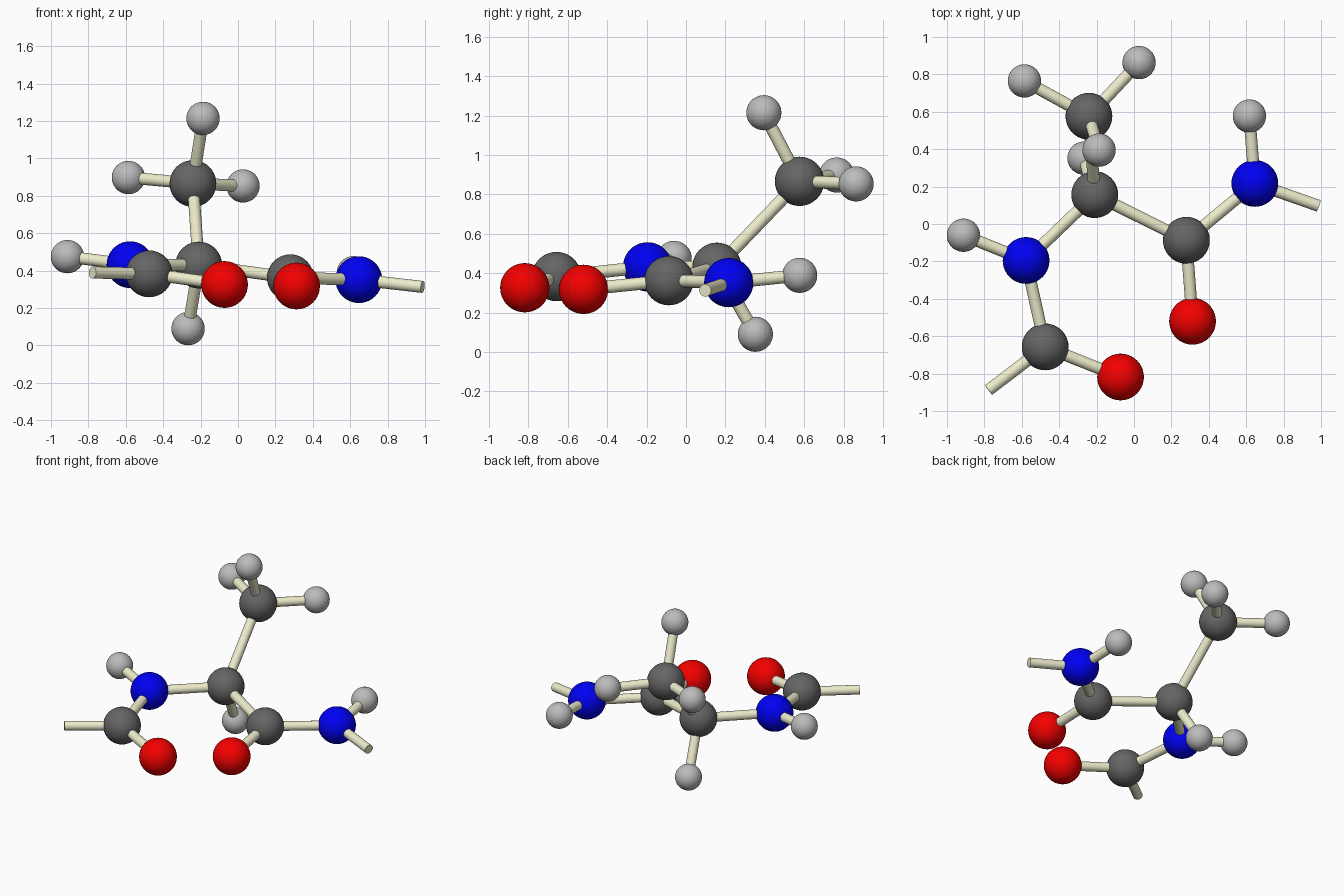
import bpy
from mathutils import Vector

if "Cube" in bpy.data.objects:
    bpy.data.objects.remove(bpy.data.objects["Cube"])

STICK_R = 0.032


def material(name, rgb):
    m = bpy.data.materials.new(name)
    m.diffuse_color = (*rgb, 1)
    m.use_nodes = True
    m.node_tree.nodes["Principled BSDF"].inputs["Base Color"].default_value = m.diffuse_color
    return m


# element: radius and colour
KINDS = {
    "carbon": (0.125, material("dark_grey", (0.13, 0.13, 0.13))),
    "nitrogen": (0.125, material("blue", (0.0, 0.0, 0.9))),
    "oxygen": (0.125, material("red", (0.9, 0.0, 0.0))),
    "hydrogen": (0.089, material("light_grey", (0.5, 0.5, 0.5))),
}
CREAM = material("cream", (0.85, 0.84, 0.6))

# atoms: name -> (element, position)
ATOMS = {
    "centre_carbon": ("carbon", (-0.21, 0.157, 0.43)),
    "centre_hydrogen": ("hydrogen", (-0.267, 0.352, 0.09)),
    "methyl_carbon": ("carbon", (-0.241, 0.576, 0.866)),
    "methyl_hydrogen_left": ("hydrogen", (-0.586, 0.765, 0.898)),
    "methyl_hydrogen_right": ("hydrogen", (0.027, 0.863, 0.853)),
    "methyl_hydrogen_top": ("hydrogen", (-0.187, 0.395, 1.214)),
    "left_nitrogen": ("nitrogen", (-0.577, -0.195, 0.432)),
    "left_hydrogen": ("hydrogen", (-0.912, -0.06, 0.475)),
    "left_carbon": ("carbon", (-0.475, -0.657, 0.383)),
    "left_oxygen": ("oxygen", (-0.072, -0.818, 0.326)),
    "right_carbon": ("carbon", (0.28, -0.087, 0.362)),
    "right_oxygen": ("oxygen", (0.313, -0.52, 0.318)),
    "right_nitrogen": ("nitrogen", (0.646, 0.217, 0.352)),
    "right_hydrogen": ("hydrogen", (0.617, 0.577, 0.389)),
}
# cut chain ends: points without a ball
ENDS = {"left_end": (-0.778, -0.888, 0.39), "right_end": (0.987, 0.097, 0.313)}

BONDS = [
    ("centre_carbon", "centre_hydrogen"),
    ("centre_carbon", "methyl_carbon"),
    ("centre_carbon", "left_nitrogen"),
    ("centre_carbon", "right_carbon"),
    ("methyl_carbon", "methyl_hydrogen_left"),
    ("methyl_carbon", "methyl_hydrogen_right"),
    ("methyl_carbon", "methyl_hydrogen_top"),
    ("left_nitrogen", "left_hydrogen"),
    ("left_nitrogen", "left_carbon"),
    ("left_carbon", "left_oxygen"),
    ("left_carbon", "left_end"),
    ("right_carbon", "right_oxygen"),
    ("right_carbon", "right_nitrogen"),
    ("right_nitrogen", "right_hydrogen"),
    ("right_nitrogen", "right_end"),
]


def finish(name, mat):
    ob = bpy.context.object
    ob.name = name
    ob.data.materials.append(mat)
    bpy.ops.object.shade_smooth_by_angle()


# balls
points = {n: Vector(p) for n, p in ENDS.items()}
for name, (kind, pos) in ATOMS.items():
    radius, mat = KINDS[kind]
    points[name] = Vector(pos)
    bpy.ops.mesh.primitive_uv_sphere_add(segments=40, ring_count=20,
                                         radius=radius, location=pos)
    finish(name, mat)

# sticks
for a, b in BONDS:
    d = points[b] - points[a]
    bpy.ops.mesh.primitive_cylinder_add(
        vertices=24, radius=STICK_R, depth=d.length,
        location=(points[a] + points[b]) / 2,
        rotation=d.to_track_quat('Z', 'Y').to_euler())
    finish(f"stick_{a}_to_{b}", CREAM)
